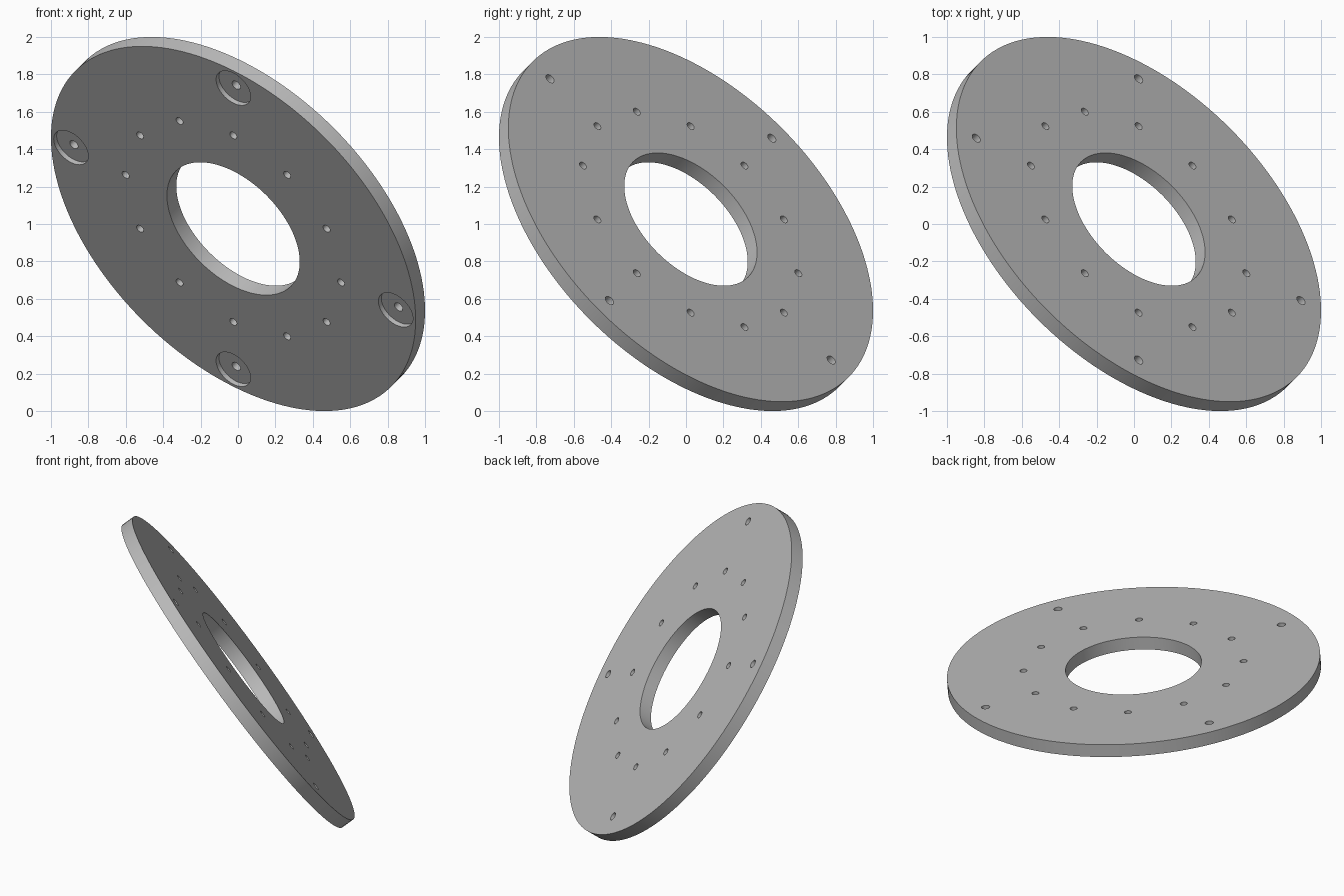
import bpy
import bmesh
from math import cos, sin, pi, radians
from mathutils import Matrix, Vector

if "Cube" in bpy.data.objects:
    bpy.data.objects.remove(bpy.data.objects["Cube"], do_unlink=True)

RADIUS, THICK = 1.194, 0.0868
BORE_R = 0.435
BOLT_RING, BOLT_R, BOLTS = 0.705, 0.023, 12
MOUNT_RING, MOUNT_R, MOUNTS = 1.063, 0.027, 4
RECESS_R, RECESS_DEPTH = 0.113, 0.027

grey = bpy.data.materials.new("Grey metal")
grey.use_nodes = True
colour = (0.5, 0.5, 0.5, 1)
grey.diffuse_color = colour
grey.node_tree.nodes["Principled BSDF"].inputs["Base Color"].default_value = colour


def ring(count, radius):
    """Evenly spaced points on a circle."""
    return [(radius * cos(2 * pi * i / count), radius * sin(2 * pi * i / count))
            for i in range(count)]


def cylinders(name, parts):
    """One object made of upright cylinders: (x, y, radius, bottom, top, sides)."""
    bm = bmesh.new()
    for x, y, r, bottom, top, sides in parts:
        bmesh.ops.create_cone(bm, cap_ends=True, segments=sides, radius1=r, radius2=r,
                              depth=top - bottom,
                              matrix=Matrix.Translation((x, y, (bottom + top) / 2)))
    mesh = bpy.data.meshes.new(name)
    bm.to_mesh(mesh)
    bm.free()
    mesh.materials.append(grey)
    obj = bpy.data.objects.new(name, mesh)
    bpy.context.collection.objects.link(obj)
    return obj


half = THICK / 2
plate = cylinders("flange_plate", [(0, 0, RADIUS, -half, half, 160)])

# Central bore, bolt circle and outer mounting holes, all right through
holes = [(0, 0, BORE_R, -THICK, THICK, 96)]
holes += [(x, y, BOLT_R, -THICK, THICK, 24) for x, y in ring(BOLTS, BOLT_RING)]
holes += [(x, y, MOUNT_R, -THICK, THICK, 24) for x, y in ring(MOUNTS, MOUNT_RING)]
# Shallow recesses around the mounting holes on the underside
recesses = [(x, y, RECESS_R, -THICK, RECESS_DEPTH - half, 48)
            for x, y in ring(MOUNTS, MOUNT_RING)]

bpy.ops.object.select_all(action="DESELECT")
bpy.context.view_layer.objects.active = plate
plate.select_set(True)
for name, parts in (("hole_cutter", holes), ("recess_cutter", recesses)):
    cutter = cylinders(name, parts)
    cutter.hide_render = True
    cut = plate.modifiers.new(name, "BOOLEAN")
    cut.operation = "DIFFERENCE"
    cut.solver = "EXACT"
    cut.object = cutter
    bpy.ops.object.modifier_apply(modifier=cut.name)
    bpy.data.objects.remove(cutter, do_unlink=True)

bpy.ops.object.shade_smooth_by_angle(angle=radians(30))

# Tilt the plate so its axis runs along the space diagonal
axis = Vector((1, 1, 1)).normalized()
across = Vector((2, -1, -1)).normalized()
tilt = Matrix((across, axis.cross(across), axis)).transposed().to_4x4()
plate.matrix_world = Matrix.Translation((0, 0, 1)) @ tilt
